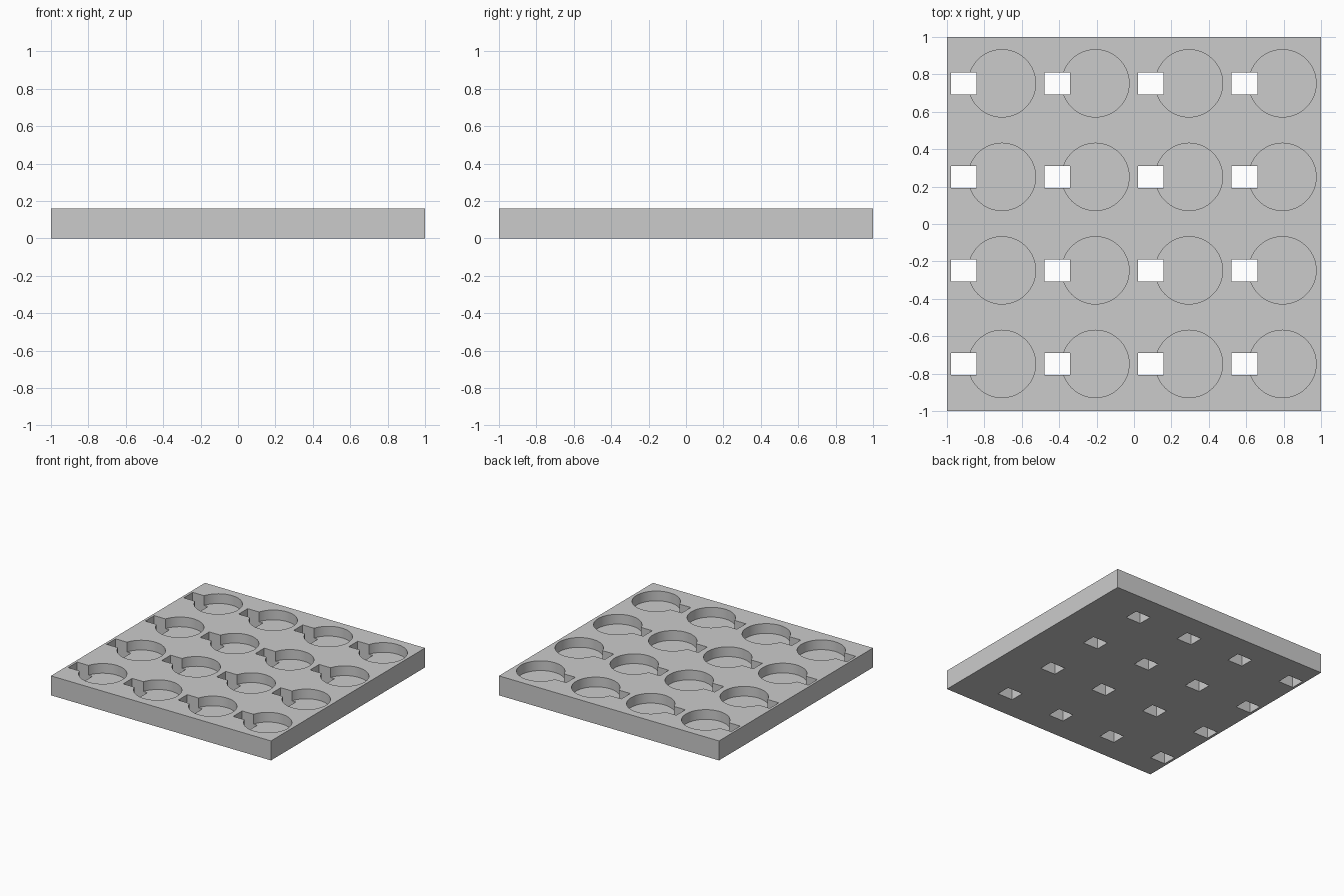
import bpy
import math

cube = bpy.data.objects.get("Cube")
if cube:
    bpy.data.objects.remove(cube, do_unlink=True)

HEIGHT = 0.16
FLOOR = 0.08          # level of the pocket floors
PITCH = 0.5

grey = bpy.data.materials.new("light_grey")
grey.use_nodes = True
colour = (0.6, 0.6, 0.6, 1)
grey.diffuse_color = colour
grey.node_tree.nodes["Principled BSDF"].inputs["Base Color"].default_value = colour


def box(name, centre, size):
    bpy.ops.mesh.primitive_cube_add(size=1, location=centre)
    ob = bpy.context.object
    ob.name = name
    ob.scale = size
    bpy.ops.object.transform_apply(location=True, rotation=False, scale=True)
    return ob


def cut(target, cutter):
    """Subtract the cutter, repeated on the four by four grid, from the target."""
    for axis in range(2):
        arr = cutter.modifiers.new("grid", 'ARRAY')
        arr.count = 4
        arr.use_relative_offset = False
        arr.use_constant_offset = True
        arr.constant_offset_displace = [PITCH if i == axis else 0 for i in range(3)]
    cutter.hide_render = True
    mod = target.modifiers.new("cut", 'BOOLEAN')
    mod.operation = 'DIFFERENCE'
    mod.solver = 'EXACT'
    mod.object = cutter
    bpy.ops.object.select_all(action='DESELECT')
    bpy.context.view_layer.objects.active = target
    target.select_set(True)
    bpy.ops.object.modifier_apply(modifier=mod.name)
    bpy.data.objects.remove(cutter, do_unlink=True)


# Square slab
tray = box("tray", (0, 0, HEIGHT / 2), (2, 2, HEIGHT))
tray.data.materials.clear()
tray.data.materials.append(grey)

# Round pockets, open at the top
bpy.ops.mesh.primitive_cylinder_add(vertices=64, radius=0.18, depth=0.4,
                                    location=(-0.706, -0.748, FLOOR + 0.2))
pocket = bpy.context.object
pocket.name = "pocket_cutter"
cut(tray, pocket)

# Rectangular slots through the whole slab, breaking into the pockets
slot = box("slot_cutter", (-0.91, -0.748, HEIGHT / 2), (0.138, 0.117, 0.4))
cut(tray, slot)

# Smooth pocket walls with crisp rims
bpy.ops.object.shade_smooth_by_angle(angle=math.radians(30))
